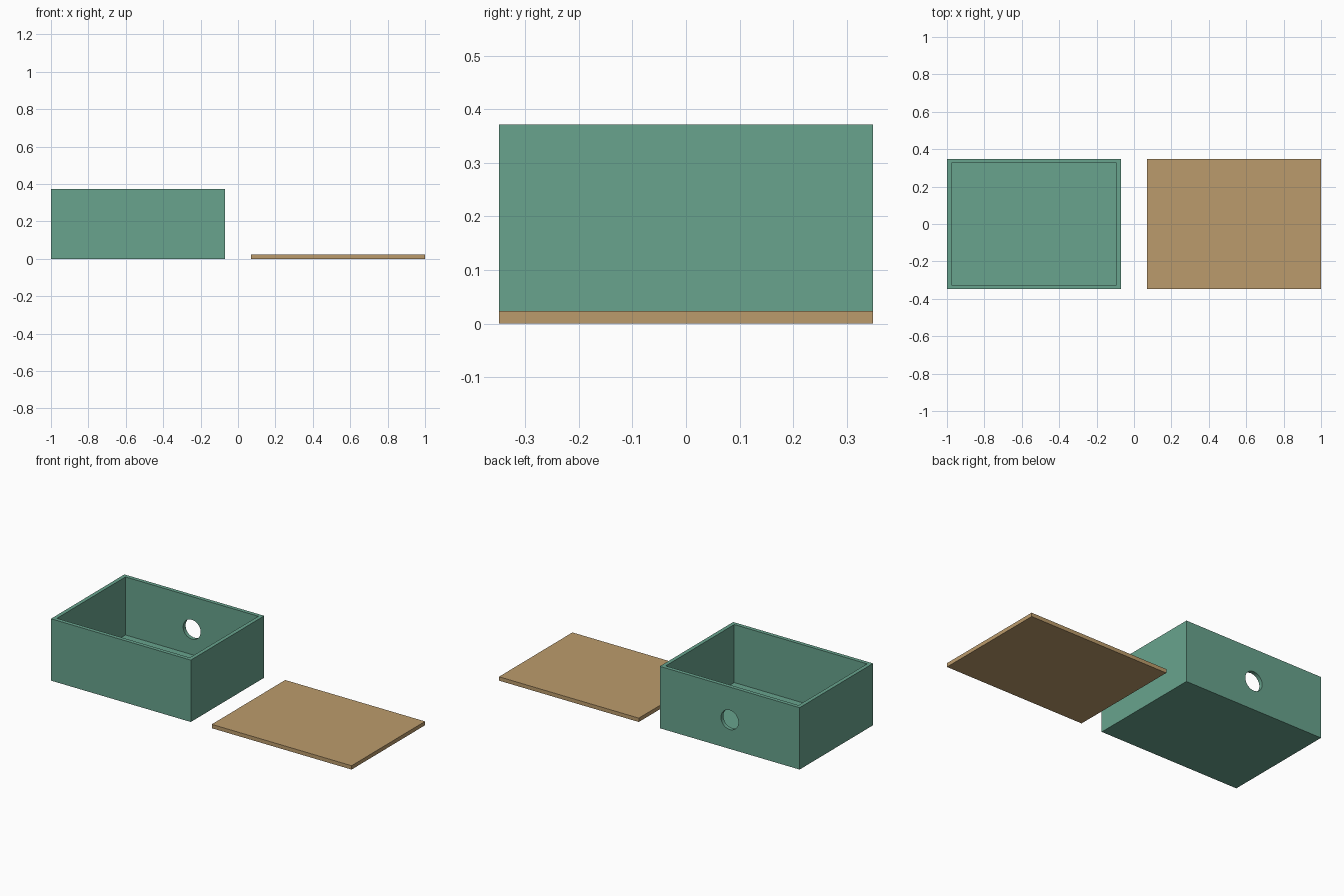
import bpy
import math
from mathutils import Vector

cube = bpy.data.objects.get("Cube")
if cube:
    bpy.data.objects.remove(cube, do_unlink=True)

UNIT = 2 / 430            # 430 small units span the whole layout
LENGTH, DEPTH, HEIGHT = 200 * UNIT, 150 * UNIT, 80 * UNIT
WALL = 5 * UNIT
CENTRE_X = 1 - LENGTH / 2


def make_material(name, colour):
    mat = bpy.data.materials.new(name)
    mat.use_nodes = True
    mat.diffuse_color = colour
    mat.node_tree.nodes["Principled BSDF"].inputs["Base Color"].default_value = colour
    return mat


def make_block(name, size, centre, mat=None):
    bpy.ops.mesh.primitive_cube_add(size=1, location=centre)
    obj = bpy.context.object
    obj.name = name
    obj.scale = size
    bpy.ops.object.transform_apply(location=False, rotation=False, scale=True)
    if mat:
        obj.data.materials.append(mat)
    return obj


def cut(target, cutter):
    mod = target.modifiers.new(cutter.name, "BOOLEAN")
    mod.operation = "DIFFERENCE"
    mod.solver = "EXACT"
    mod.object = cutter
    bpy.context.view_layer.objects.active = target
    bpy.ops.object.modifier_apply(modifier=mod.name)
    bpy.data.objects.remove(cutter, do_unlink=True)


green = make_material("soft green", (0.14, 0.37, 0.27, 1))
tan = make_material("light wood tan", (0.50, 0.33, 0.15, 1))

# Open box, hollowed from the top
box = make_block("box_body", (LENGTH, DEPTH, HEIGHT),
                 (-CENTRE_X, 0, HEIGHT / 2), green)
cavity = make_block("cavity_cutter",
                    (LENGTH - 2 * WALL, DEPTH - 2 * WALL, HEIGHT),
                    (-CENTRE_X, 0, WALL + HEIGHT / 2))
cut(box, cavity)

# Round cable hole through the back wall
bpy.ops.mesh.primitive_cylinder_add(
    vertices=48, radius=12.5 * UNIT, depth=WALL * 4,
    location=(-CENTRE_X, DEPTH / 2, (HEIGHT - WALL) / 2),
    rotation=(math.pi / 2, 0, 0))
hole = bpy.context.object
hole.name = "hole_cutter"
cut(box, hole)

# Loose lid lying beside the box
lid = make_block("lid", (LENGTH, DEPTH, WALL), (CENTRE_X, 0, WALL / 2), tan)

# Smooth hole rim, crisp box edges
bpy.ops.object.select_all(action="DESELECT")
box.select_set(True)
bpy.context.view_layer.objects.active = box
bpy.ops.object.shade_smooth_by_angle(angle=math.radians(30))
